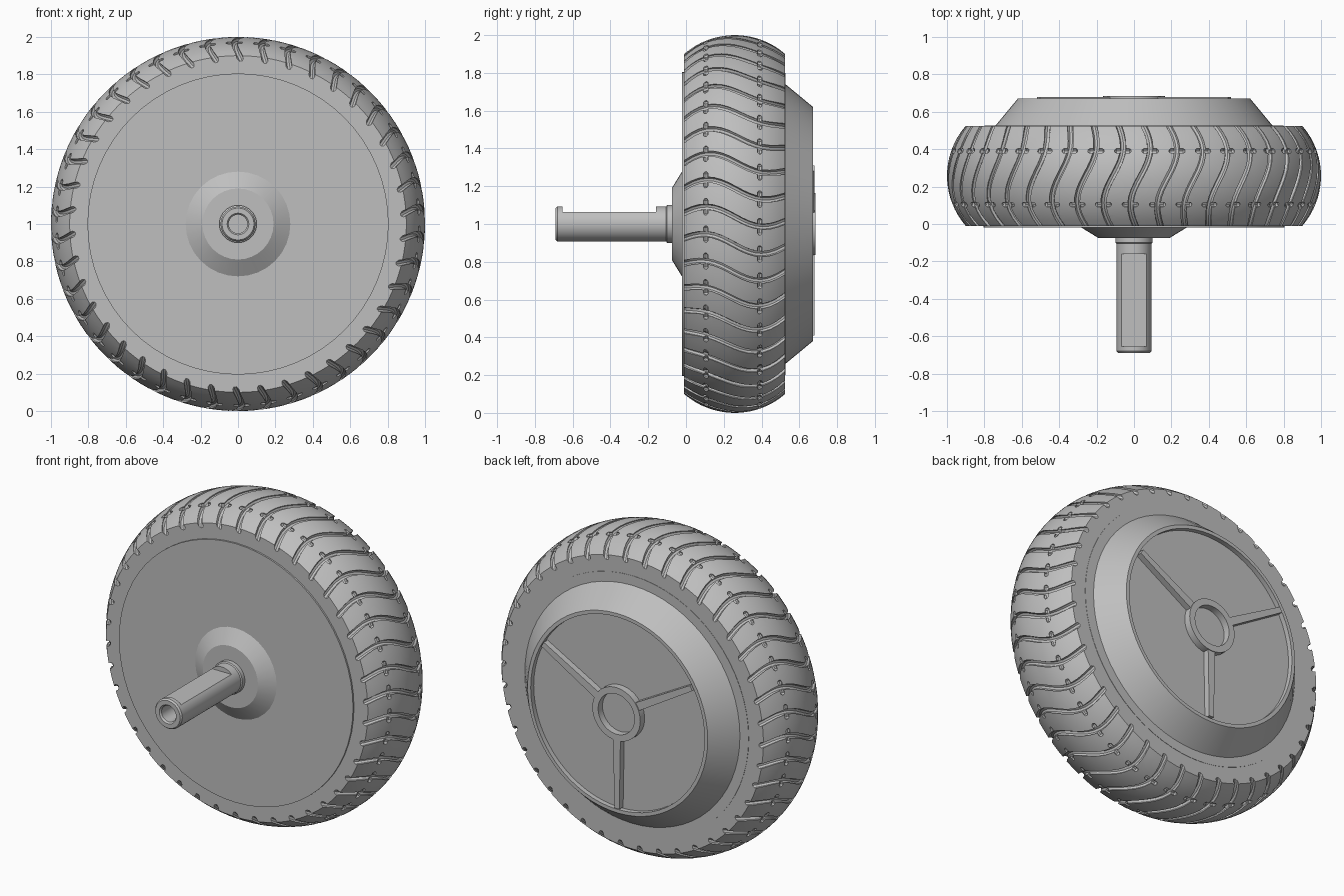
import bpy, bmesh, math
from mathutils import Vector, Matrix

cube = bpy.data.objects.get("Cube")
if cube:
    bpy.data.objects.remove(cube, do_unlink=True)

GREY = (0.52, 0.52, 0.52, 1)
mat = bpy.data.materials.new("plain grey")
mat.use_nodes = True
mat.diffuse_color = GREY
mat.node_tree.nodes["Principled BSDF"].inputs["Base Color"].default_value = GREY

HUB = Vector((0, 0, 1))      # wheel centre, axis along y
Y0, Y1 = -0.01, 0.525        # tyre side faces
MID = (Y0 + Y1) / 2
CROWN = 0.408                # tread arc radius
GROOVES = 42


def finish(name, bm):
    bmesh.ops.recalc_face_normals(bm, faces=bm.faces)
    mesh = bpy.data.meshes.new(name)
    bm.to_mesh(mesh)
    bm.free()
    mesh.materials.append(mat)
    ob = bpy.data.objects.new(name, mesh)
    bpy.context.collection.objects.link(ob)
    return ob


def select(ob):
    bpy.ops.object.select_all(action='DESELECT')
    ob.select_set(True)
    bpy.context.view_layer.objects.active = ob


def smooth(ob, degrees=30):
    select(ob)
    bpy.ops.object.shade_smooth_by_angle(angle=math.radians(degrees))


def cut(ob, cutter):
    cutter.hide_render = True
    mod = ob.modifiers.new("cut", 'BOOLEAN')
    mod.operation = 'DIFFERENCE'
    mod.solver = 'EXACT'
    mod.object = cutter
    select(ob)
    bpy.ops.object.modifier_apply(modifier=mod.name)
    bpy.data.objects.remove(cutter, do_unlink=True)


def on_wheel(radius, angle, y):
    return HUB + Vector((radius * math.sin(angle), y, radius * math.cos(angle)))


def lathe(name, profile, sides, closed=False):
    """Turn (radius, y) points about the wheel axis; closed makes a ring."""
    bm = bmesh.new()
    rows = []
    for r, y in profile:
        if r == 0:
            rows.append([bm.verts.new(on_wheel(0, 0, y))] * sides)
        else:
            rows.append([bm.verts.new(on_wheel(r, math.tau * i / sides, y)) for i in range(sides)])
    pairs = list(zip(rows, rows[1:]))
    if closed:
        pairs.append((rows[-1], rows[0]))
    for a, b in pairs:
        for i in range(sides):
            j = (i + 1) % sides
            bm.faces.new(list(dict.fromkeys((a[i], a[j], b[j], b[i]))))
    return finish(name, bm)


def tube(bm, points, radii, sides=8):
    """Closed round bar along points, framed by the wheel's radial direction."""
    rings = []
    for k, p in enumerate(points):
        t = (points[min(k + 1, len(points) - 1)] - points[max(k - 1, 0)]).normalized()
        n = Vector((p.x, 0, p.z - HUB.z))
        n = (n - t * n.dot(t)).normalized()
        b = t.cross(n)
        rings.append([bm.verts.new(p + radii[k] * (math.cos(a) * n + math.sin(a) * b))
                      for a in (math.tau * i / sides for i in range(sides))])
    for a, b in zip(rings, rings[1:]):
        for i in range(sides):
            j = (i + 1) % sides
            bm.faces.new((a[i], a[j], b[j], b[i]))
    bm.faces.new(rings[0])
    bm.faces.new(rings[-1])


def tread(y):
    return 1 - CROWN + math.sqrt(CROWN ** 2 - (y - MID) ** 2)


def sway(y):
    return 0.035 - 0.055 * math.cos(math.pi * (y - 0.1) / 0.31)


# Tyre with a crowned tread
steps = 18
arc = [(tread(y), y) for y in (Y0 + (Y1 - Y0) * i / steps for i in range(steps + 1))]
tyre = lathe("tyre", [(0.79, Y0)] + arc + [(0.79, Y1)], GROOVES * 3, closed=True)

# Wavy cross grooves, open at both side faces
waves = bmesh.new()
path_y = [Y0 - 0.03 + (Y1 - Y0 + 0.06) * i / 16 for i in range(17)]
for k in range(GROOVES):
    base = math.tau * k / GROOVES
    tube(waves, [on_wheel(tread(y) - 0.007, base + sway(y), y) for y in path_y], [0.017] * 17)
cut(tyre, finish("groove_cutter", waves))

# Two rings of short slots crossing the grooves
slots = bmesh.new()
for y in (0.105, 0.39):
    for k in range(GROOVES):
        base = math.tau * k / GROOVES + sway(y)
        tube(slots, [on_wheel(tread(y) - 0.003, base + d, y) for d in (-0.045, -0.036, 0, 0.036, 0.045)],
             [0.006, 0.014, 0.014, 0.014, 0.006])
cut(tyre, finish("slot_cutter", slots))
smooth(tyre)

# Motor body: front disc, then rear housing with a shallow round recess
smooth(lathe("front_disc", [(0, -0.02), (0.805, -0.02), (0.805, 0.2), (0, 0.2)], 64))
smooth(lathe("rear_housing", [(0, 0.1), (0.8, 0.1), (0.8, 0.527), (0.74, 0.527), (0.62, 0.672),
                              (0.598, 0.672), (0.598, 0.642), (0, 0.642)], 64))
smooth(lathe("front_cone", [(0, 0), (0.28, 0), (0.28, -0.02), (0.19, -0.075), (0, -0.075)], 32), 8)

# Rear ring and three tapered ribs
smooth(lathe("rear_ring", [(0.165, 0.63), (0.165, 0.685), (0.125, 0.685), (0.125, 0.63)], 48, closed=True))
for k in range(3):
    bm = bmesh.new()
    bmesh.ops.create_cube(bm, size=1)
    for v in bm.verts:
        outer = v.co.z > 0
        v.co = Vector((v.co.x * (0.034 if outer else 0.05),
                       0.63 if v.co.y < 0 else 0.68,
                       0.59 if outer else 0.15))
    turn = Matrix.Rotation(math.pi + math.tau * k / 3, 4, 'Y')
    bmesh.ops.transform(bm, matrix=Matrix.Translation(HUB) @ turn, verts=bm.verts)
    finish("rear_rib_%d" % (k + 1), bm)

# Axle with a bored, chamfered end and a flat milled on top
axle = lathe("axle", [(0, 0), (0.1, 0), (0.1, -0.1), (0.093, -0.105), (0.093, -0.68), (0.085, -0.69),
                      (0.058, -0.69), (0.05, -0.68), (0.05, -0.52), (0, -0.52)], 40)
bm = bmesh.new()
bmesh.ops.create_cube(bm, size=1)
bmesh.ops.scale(bm, vec=(0.4, 0.495, 0.2), verts=bm.verts)
bmesh.ops.translate(bm, vec=(0, -0.4075, 1.164), verts=bm.verts)
cut(axle, finish("flat_cutter", bm))
smooth(axle)
